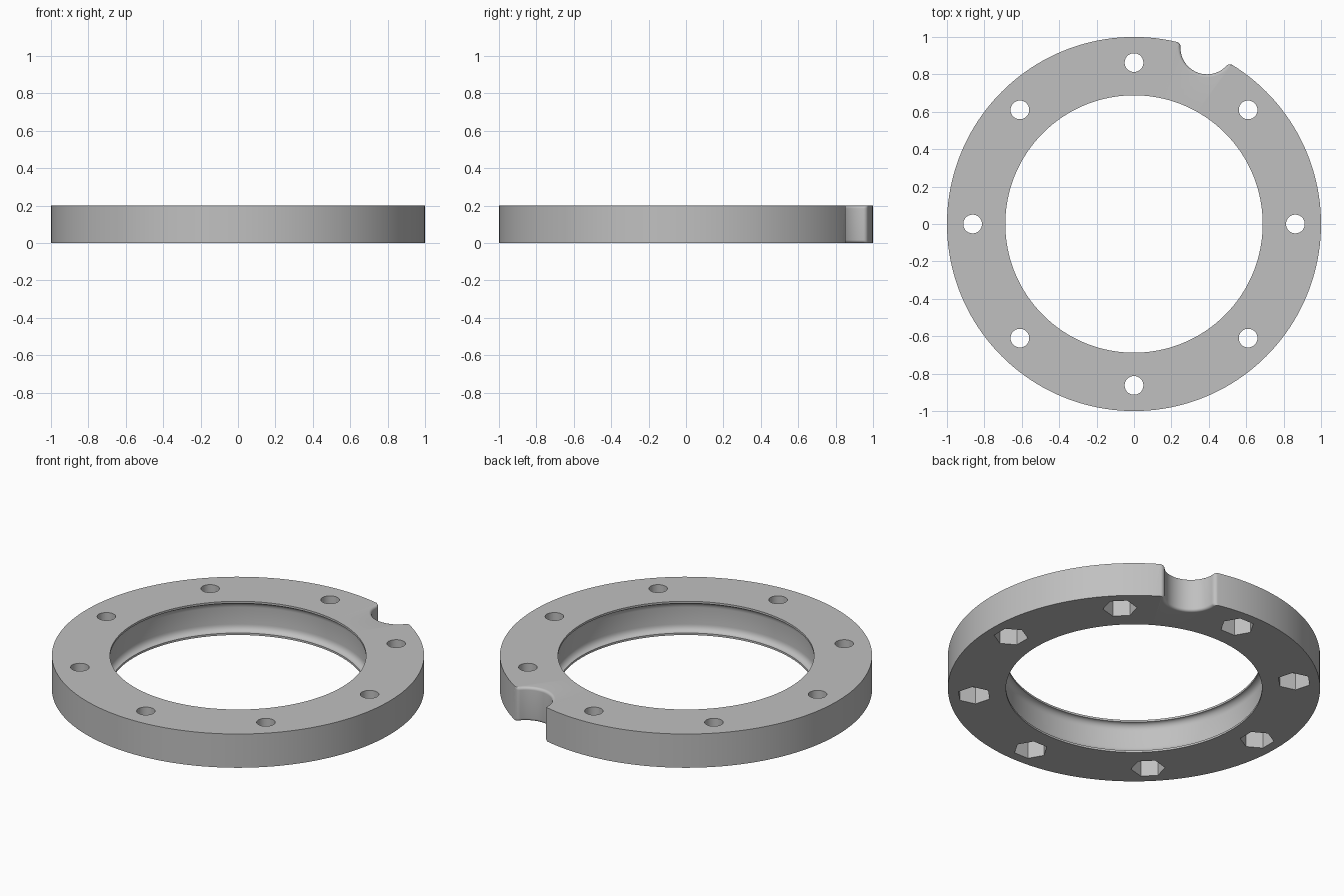
import bpy
import bmesh
from math import sin, cos, pi, radians, sqrt, atan2
from mathutils import Matrix

if "Cube" in bpy.data.objects:
    bpy.data.objects.remove(bpy.data.objects["Cube"])

HEIGHT = 0.2
BORE = 0.688
GROOVE = 0.72
SEGMENTS = 160

gray = bpy.data.materials.new("plain gray")
gray.use_nodes = True
color = (0.53, 0.53, 0.53, 1)
gray.diffuse_color = color
gray.node_tree.nodes["Principled BSDF"].inputs["Base Color"].default_value = color


def make_object(name, bm):
    bm.normal_update()
    bmesh.ops.recalc_face_normals(bm, faces=bm.faces[:])
    mesh = bpy.data.meshes.new(name)
    bm.to_mesh(mesh)
    bm.free()
    mesh.materials.append(gray)
    obj = bpy.data.objects.new(name, mesh)
    bpy.context.collection.objects.link(obj)
    return obj


def loft(bm, rings, closed):
    """Join equal rings of points with quads; close the stack or cap its ends."""
    loops = [[bm.verts.new(p) for p in ring] for ring in rings]
    count = len(loops[0])
    pairs = list(zip(loops, loops[1:]))
    if closed:
        pairs.append((loops[-1], loops[0]))
    for a, b in pairs:
        for i in range(count):
            j = (i + 1) % count
            bm.faces.new((a[i], a[j], b[j], b[i]))
    if not closed:
        bm.faces.new(loops[0][::-1])
        bm.faces.new(loops[-1])


# Ring body with a shallow round-cornered groove inside the bore
def ring_body():
    lip, depth = 0.012, GROOVE - BORE
    lower = [(BORE, 0), (BORE, lip)]
    for i in range(1, 7):
        t = i / 6 * pi / 2
        lower.append((BORE + depth * sin(t), lip + 1.2 * depth * (1 - cos(t))))
    upper = [(r, HEIGHT - z) for r, z in reversed(lower)]
    profile = [(1, 0), (1, HEIGHT)] + (lower + upper)[::-1]
    angles = [2 * pi * i / SEGMENTS for i in range(SEGMENTS)]
    bm = bmesh.new()
    loft(bm, [[(r * cos(a), r * sin(a), z) for a in angles] for r, z in profile], True)
    return make_object("flange_ring", bm)


# Eight equal cutters around the bolt circle, hexagons with a corner along the circle
def bolt_cutters(name, sides, radius, bottom, top):
    bm = bmesh.new()
    for k in range(8):
        place = (Matrix.Rotation(k * pi / 4, 4, "Z")
                 @ Matrix.Translation((0.863, 0, (bottom + top) / 2)))
        bmesh.ops.create_cone(bm, cap_ends=True, segments=sides, radius1=radius,
                              radius2=radius, depth=top - bottom, matrix=place)
    return make_object(name, bm)


# Rim notch with rounded corners and softened top and bottom edges
def notch_cutter():
    center, radius, fillet, soft = 1.02, 0.142, 0.025, 0.016
    reach = radius + fillet
    fv = ((1 - fillet) ** 2 + center ** 2 - reach ** 2) / (2 * center)
    fu = sqrt((1 - fillet) ** 2 - fv ** 2)
    start, end = atan2(fv, fu), atan2(center - fv, -fu)
    low = atan2(fv - center, fu)

    def outline(offset):
        side = []
        for i in range(9):
            s = i / 8
            a, r = start + (end - start) * s, fillet - offset * s
            side.append((fu + r * cos(a), fv + r * sin(a)))
        arc = []
        for i in range(1, 24):
            a = low - (pi + 2 * low) * i / 24
            arc.append(((radius + offset) * cos(a), center + (radius + offset) * sin(a)))
        mirrored = [(-u, v) for u, v in reversed(side)]
        points = [(0.17, 1.12)] + side + arc + mirrored + [(-0.17, 1.12)]
        return points[::-1]

    half = [(-0.02, soft)]
    for i in range(7):
        t = i / 6 * pi / 2
        half.append((soft * (1 - cos(t)), soft * (1 - sin(t))))
    levels = half + [(HEIGHT - z, o) for z, o in reversed(half)]
    bm = bmesh.new()
    loft(bm, [[(u, v, z) for u, v in outline(o)] for z, o in levels], False)
    bmesh.ops.rotate(bm, verts=bm.verts[:], matrix=Matrix.Rotation(radians(-22.5), 3, "Z"))
    return make_object("notch_cutter", bm)


ring = ring_body()
cutters = [
    bolt_cutters("bolt_hole_cutter", 40, 0.05, -0.05, 0.25),
    bolt_cutters("nut_pocket_cutter", 6, 0.092, -0.05, 0.1),
    notch_cutter(),
]

# Cut the ring, then discard the cutters
bpy.context.view_layer.objects.active = ring
for cutter in cutters:
    cutter.hide_render = True
    cut = ring.modifiers.new(cutter.name, "BOOLEAN")
    cut.operation = "DIFFERENCE"
    cut.solver = "EXACT"
    cut.object = cutter
    bpy.ops.object.modifier_apply(modifier=cut.name)
    bpy.data.objects.remove(cutter)

bpy.ops.object.select_all(action="DESELECT")
ring.select_set(True)
bpy.ops.object.shade_smooth_by_angle(angle=radians(30))
